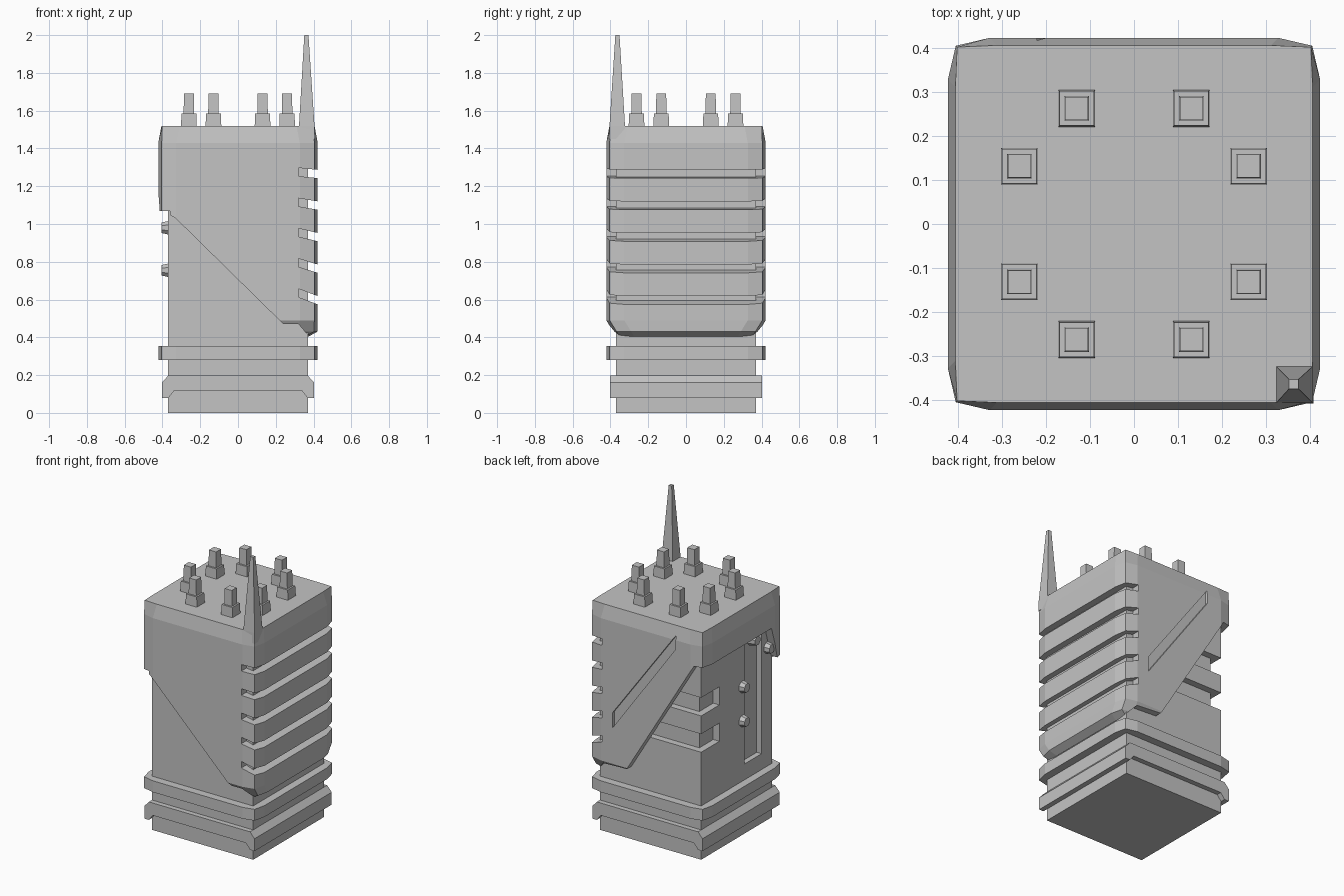
import bpy, bmesh, math
from mathutils import Matrix, Vector

if "Cube" in bpy.data.objects:
    bpy.data.objects.remove(bpy.data.objects["Cube"])

grey = bpy.data.materials.new("plain grey")
grey.use_nodes = True
grey.diffuse_color = (0.55, 0.55, 0.55, 1)
grey.node_tree.nodes["Principled BSDF"].inputs["Base Color"].default_value = (0.55, 0.55, 0.55, 1)


def finish(name, bm):
    bmesh.ops.recalc_face_normals(bm, faces=bm.faces)
    mesh = bpy.data.meshes.new(name)
    bm.to_mesh(mesh)
    bm.free()
    mesh.materials.append(grey)
    obj = bpy.data.objects.new(name, mesh)
    bpy.context.collection.objects.link(obj)
    return obj


def loft(name, rings):
    """Closed solid through a stack of matching point rings."""
    bm = bmesh.new()
    rows = [[bm.verts.new(p) for p in ring] for ring in rings]
    n = len(rows[0])
    for a, b in zip(rows, rows[1:]):
        for i in range(n):
            j = (i + 1) % n
            bm.faces.new((a[i], a[j], b[j], b[i]))
    bm.faces.new(rows[0])
    bm.faces.new(rows[-1])
    return finish(name, bm)


def prism_y(name, profile, y0, y1):
    return loft(name, [[(x, y, z) for x, z in profile] for y in (y0, y1)])


def prism_x(name, profile, x0, x1):
    return loft(name, [[(x, y, z) for y, z in profile] for x in (x0, x1)])


def box(name, x0, x1, y0, y1, z0, z1):
    return prism_y(name, [(x0, z0), (x1, z0), (x1, z1), (x0, z1)], y0, y1)


def square(cx, cy, r, z):
    return [(cx - r, cy - r, z), (cx + r, cy - r, z), (cx + r, cy + r, z), (cx - r, cy + r, z)]


def soft_square(hx, hy, z, k=0.018):
    """Square outline with gently broken corners."""
    ring = []
    for sx, sy, flip in ((1, 1, 1), (-1, 1, -1), (-1, -1, 1), (1, -1, -1)):
        corner = [(hx, hy - 0.095), (hx - k, hy - k), (hx - 0.095, hy)]
        ring += [(sx * x, sy * y, z) for x, y in corner[::flip]]
    return ring


def cut(target, cutters):
    for cutter in cutters:
        mod = target.modifiers.new("cut", 'BOOLEAN')
        mod.operation = 'DIFFERENCE'
        mod.solver = 'EXACT'
        mod.object = cutter
    bpy.context.view_layer.update()
    graph = bpy.context.evaluated_depsgraph_get()
    mesh = bpy.data.meshes.new_from_object(target.evaluated_get(graph))
    target.modifiers.clear()
    target.data = mesh
    for cutter in cutters:
        bpy.data.objects.remove(cutter)


# Inner core with corner grooves and a tall side recess
core = box("core", -0.37, 0.37, -0.37, 0.37, 0, 1.45)
cutters = []
for z in (0.71, 0.95):
    cutters.append(box("groove_back", -0.5, 0.2, 0.325, 0.5, z, z + 0.12))
    cutters.append(box("groove_side", -0.5, -0.325, 0.18, 0.45, z, z + 0.12))
cutters.append(box("side_recess", -0.5, -0.335, -0.26, -0.08, 0.46, 1.27))
cut(core, cutters)

# Outer shell, hollow, with a different lower edge on each side
shell = loft("outer_shell", [
    soft_square(0.375, 0.37, 0.405),
    soft_square(0.42, 0.385, 0.43),
    soft_square(0.422, 0.422, 0.49),
    soft_square(0.422, 0.422, 1.43),
    soft_square(0.405, 0.405, 1.52, 0.004)])
toe = [(0.32, 0.47), (0.38, 0.40), (0.38, 0.2), (-0.6, 0.2)]
cutters = [
    box("hollow", -0.365, 0.365, -0.365, 0.365, 0.2, 1.40),
    prism_y("front_edge", [(-0.6, 1.06), (-0.38, 1.06), (-0.33, 1.03), (0.24, 0.47)] + toe, -0.6, -0.36),
    prism_y("back_edge", [(-0.6, 1.29), (-0.35, 1.29), (0.14, 0.48)] + toe, 0.36, 0.6),
    prism_x("side_edge", [(0.6, 1.29), (-0.29, 1.29), (-0.36, 1.07), (-0.6, 1.06),
                          (-0.6, 0.2), (0.6, 0.2)], -0.6, -0.36),
    prism_y("slit", [(0.24, 0.73), (0.24, 0.83), (-0.22, 1.46), (-0.22, 1.37)], 0.405, 0.6),
]
# Cooling slots sloping down and out
for i in range(5):
    inner, outer = 1.275 - 0.16 * i, 1.265 - 0.167 * i
    far = inner + (outer - inner) * 2
    cutters.append(prism_y("slot", [(0.32, inner - 0.022), (0.52, far - 0.022),
                                    (0.52, far + 0.022), (0.32, inner + 0.022)], -0.6, 0.6))
cut(shell, cutters)

# Base collars
loft("upper_collar", [soft_square(0.422, 0.422, z) for z in (0.28, 0.355)])
half = [(0.34, 0.115), (0.37, 0.078), (0.403, 0.078), (0.403, 0.16), (0.37, 0.197)]
prism_y("lower_collar", half + [(-x, z) for x, z in half[::-1]], -0.403, 0.403)

# Stepped pins on the top
for sx in (-1, 1):
    for sy in (-1, 1):
        for px, py in ((0.13, 0.262), (0.26, 0.131)):
            x, y = sx * px, sy * py
            loft("pin_base", [square(x, y, 0.042, 1.51), square(x, y, 0.039, 1.586)])
            loft("pin", [square(x, y, 0.028, 1.58), square(x, y, 0.026, 1.69)])

# Antenna on the front corner
loft("antenna", [square(0.362, -0.362, 0.045, 1.45), square(0.364, -0.364, 0.041, 1.52),
                 square(0.362, -0.363, 0.011, 2.0)])

# Bolts on the side
for y, z in ((-0.06, 0.98), (-0.06, 0.755), (-0.32, 1.14), (-0.17, 1.25)):
    bm = bmesh.new()
    bmesh.ops.create_cone(bm, cap_ends=True, segments=8, radius1=0.042, radius2=0.03, depth=0.05,
                          matrix=Matrix.Translation(Vector((-0.38, y, z)))
                          @ Matrix.Rotation(-math.pi / 2, 4, 'Y')
                          @ Matrix.Rotation(math.pi / 8, 4, 'Z'))
    finish("side_bolt", bm)
